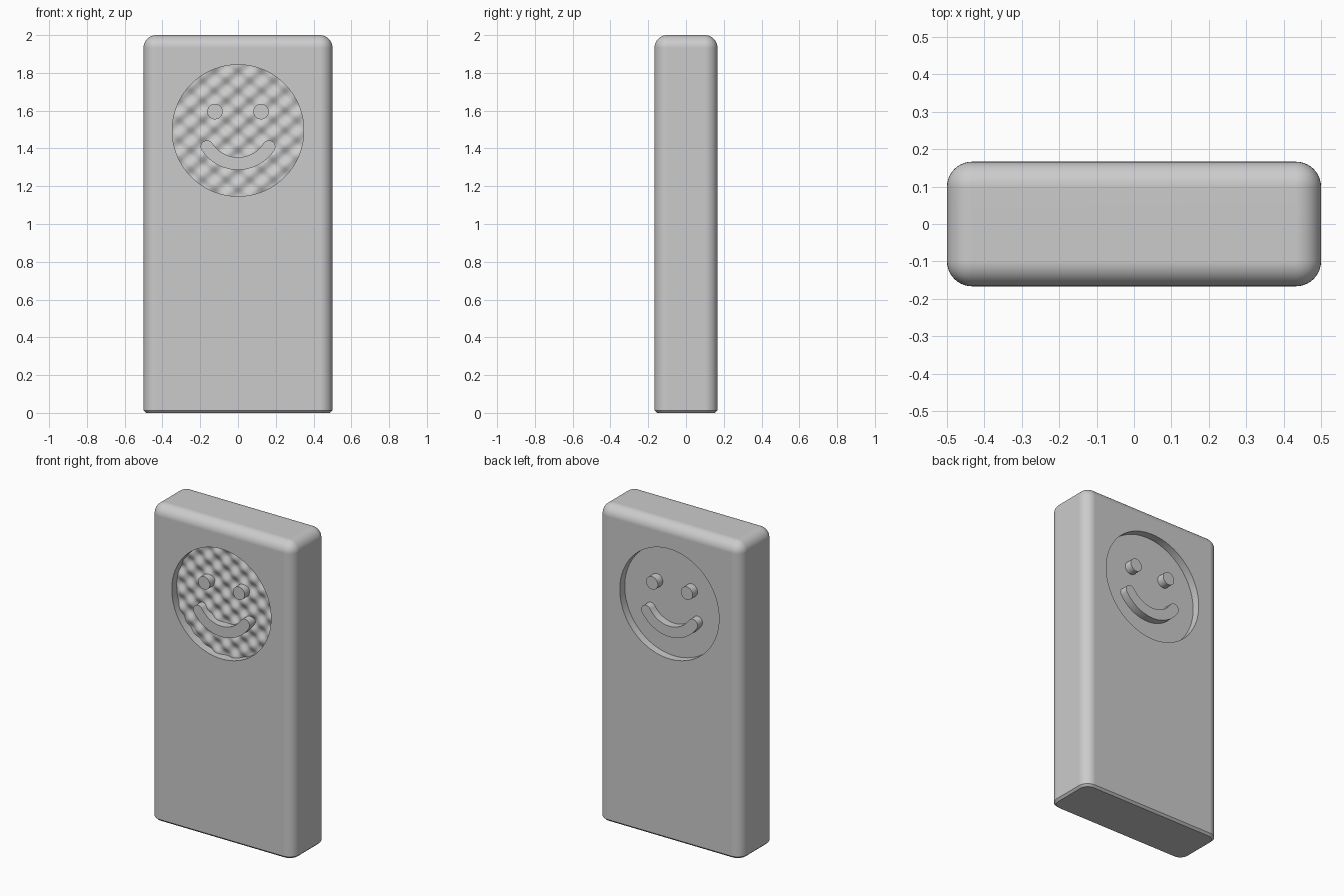
import bpy, bmesh, math
from math import pi, sin, cos

cube = bpy.data.objects.get("Cube")
if cube:
    bpy.data.objects.remove(cube, do_unlink=True)

WIDTH, DEPTH, HEIGHT = 1.0, 0.333, 2.0
FACE_Z, FACE_R, RECESS = 1.495, 0.348, 0.05
HALF = DEPTH / 2

grey = bpy.data.materials.new("light grey plastic")
grey.use_nodes = True
colour = (0.6, 0.6, 0.6, 1)
grey.diffuse_color = colour
grey.node_tree.nodes["Principled BSDF"].inputs["Base Color"].default_value = colour


def finish(bm, name):
    """Turn a bmesh into a linked grey object."""
    bmesh.ops.recalc_face_normals(bm, faces=bm.faces)
    mesh = bpy.data.meshes.new(name)
    bm.to_mesh(mesh)
    bm.free()
    mesh.materials.append(grey)
    obj = bpy.data.objects.new(name, mesh)
    bpy.context.collection.objects.link(obj)
    return obj


def activate(obj):
    bpy.ops.object.select_all(action='DESELECT')
    obj.select_set(True)
    bpy.context.view_layer.objects.active = obj


def smooth(obj):
    activate(obj)
    bpy.ops.object.shade_smooth_by_angle(angle=math.radians(35))


def prism(name, outline, y0, y1):
    """Extrude an x-z outline from y0 to y1."""
    bm = bmesh.new()
    face = bm.faces.new([bm.verts.new((x, y0, z)) for x, z in outline])
    out = bmesh.ops.extrude_face_region(bm, geom=[face])
    for v in out["geom"]:
        if isinstance(v, bmesh.types.BMVert):
            v.co.y = y1
    return finish(bm, name)


def arc(cx, cz, r, a0, a1, n):
    return [(cx + r * cos(a0 + (a1 - a0) * i / n), cz + r * sin(a0 + (a1 - a0) * i / n))
            for i in range(n + 1)]


# Body: box with rounded sides and top, small chamfer at the foot
bm = bmesh.new()
bmesh.ops.create_cube(bm, size=1)
for v in bm.verts:
    v.co = (v.co.x * WIDTH, v.co.y * DEPTH, (v.co.z + 0.5) * HEIGHT)
rounded = [e for e in bm.edges if max(v.co.z for v in e.verts) > 1]
bmesh.ops.bevel(bm, geom=rounded, offset=0.067, segments=10, profile=0.5, affect='EDGES')
foot = [e for e in bm.edges if all(v.co.z < 0.001 for v in e.verts)]
bmesh.ops.bevel(bm, geom=foot, offset=0.013, segments=1, affect='EDGES')
body = finish(bm, "body")


# Recess cutters: the inner cap of the front one carries the woven relief
def recess_cutter(name, side, amplitude, rings, segs=160):
    bm = bmesh.new()

    def relief(x, z):
        wave = sin(2 * pi * (z - FACE_Z) / 0.105) * cos(2 * pi * x / 0.125)
        return side * (HALF - RECESS + amplitude * wave)

    def ring(r, y=None):
        pts = [(x, FACE_Z + z) for x, z in arc(0, 0, r, 0, 2 * pi, segs)[:-1]]
        return [bm.verts.new((x, relief(x, z) if y is None else y, z)) for x, z in pts]

    loops = [ring(FACE_R * (i + 1) / rings) for i in range(rings)]
    loops.append(ring(FACE_R, side * (HALF + 0.05)))
    bm.faces.new(loops[0])
    bm.faces.new(loops[-1])
    for a, b in zip(loops, loops[1:]):
        for i in range(segs):
            j = (i + 1) % segs
            bm.faces.new((a[i], a[j], b[j], b[i]))
    obj = finish(bm, name)
    obj.hide_render = True
    return obj


for cutter in (recess_cutter("front_recess_cutter", -1, 0.010, 48),
               recess_cutter("back_recess_cutter", 1, 0, 1)):
    activate(body)
    cut = body.modifiers.new("recess", 'BOOLEAN')
    cut.operation = 'DIFFERENCE'
    cut.solver = 'EXACT'
    cut.object = cutter
    bpy.ops.object.modifier_apply(modifier=cut.name)
    bpy.data.objects.remove(cutter, do_unlink=True)
smooth(body)
weighted = body.modifiers.new("clean shading", 'WEIGHTED_NORMAL')
weighted.keep_sharp = True

# Raised eyes and smile on both faces, flush with the body surface
MOUTH_Z, MOUTH_R, SWEEP, THICK = 1.516, 0.196, math.radians(57), 0.0335
start, end = -pi / 2 - SWEEP, -pi / 2 + SWEEP
tip_x, tip_z = MOUTH_R * cos(end), MOUTH_Z + MOUTH_R * sin(end)
smile = (arc(0, MOUTH_Z, MOUTH_R + THICK, start, end, 32)
         + arc(tip_x, tip_z, THICK, end, end + pi, 14)[1:-1]
         + arc(0, MOUTH_Z, MOUTH_R - THICK, end, start, 32)
         + arc(-tip_x, tip_z, THICK, start + pi, start + 2 * pi, 14)[1:-1])

for label, side in (("front", -1), ("back", 1)):
    inner, outer = side * (HALF - RECESS - 0.015), side * HALF
    smooth(prism(label + "_smile", smile, inner, outer))
    for name, x in (("left", 0.122), ("right", -0.122)):
        eye = arc(x, 1.595, 0.041, 0, 2 * pi, 40)[:-1]
        smooth(prism(f"{label}_{name}_eye", eye, inner, outer))
